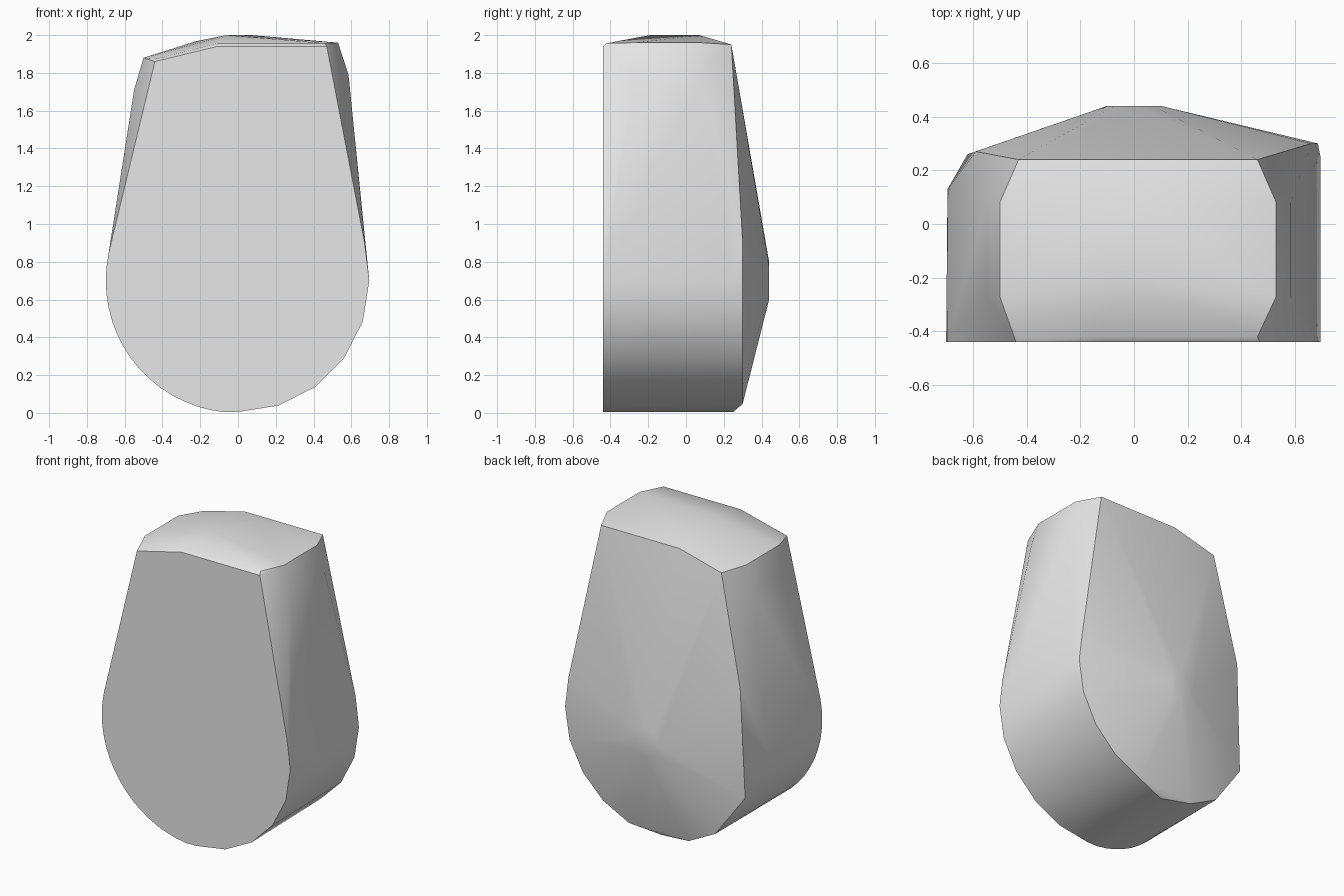
import bpy, bmesh
from math import sin, cos, radians

cube = bpy.data.objects.get("Cube")
if cube:
    bpy.data.objects.remove(cube, do_unlink=True)

FRONT = -0.44


def arc(angles, y, r=0.7):
    """Points on the rounded base; angle 0 is the bottom, positive towards +x."""
    return [(r * sin(radians(a)), y, 0.7 - r * cos(radians(a))) for a in angles]


points = []

# Front outline: fine arc on one side, coarse arc on the other
points += arc(range(-102, 0, 6), FRONT)
points += arc(range(0, 91, 18), FRONT, 0.695)
points += [(0.67, FRONT, 0.9), (-0.64, FRONT, 1.02)]
points += [(-0.44, FRONT, 1.86), (-0.11, FRONT, 1.94), (0.47, FRONT, 1.94)]

# Top rim, with a small softened front edge
points += [(-0.43, -0.42, 1.875), (-0.11, -0.42, 1.957), (0.46, -0.42, 1.957)]
points += [(-0.43, 0.24, 1.87), (-0.12, 0.24, 1.95), (0.46, 0.24, 1.95)]

# Side bulges below the top rim
for y in (-0.27, 0.08):
    points += [(-0.5, y, 1.88), (-0.55, y, 1.71), (0.53, y, 1.96), (0.585, y, 1.79)]

# Raised crown
points += [(-0.06, -0.19, 2.0), (0.07, 0.07, 2.0), (-0.22, -0.05, 1.968)]

# Back rim
points += arc([0, 90], 0.25, 0.695)
points += arc(range(18, 91, 18), 0.30, 0.685)
points += [(0.66, 0.30, 0.9)]
points += arc([-18, -36], 0.28)
points += [(-0.62, 0.26, 0.42), (-0.695, 0.13, 0.72), (-0.59, 0.27, 1.15)]

# Blunt peak on the back
points += arc(range(0, 360, 45), 0.44, 0.1)

bm = bmesh.new()
for p in points:
    bm.verts.new(p)
bmesh.ops.convex_hull(bm, input=bm.verts[:])
bmesh.ops.delete(bm, geom=[v for v in bm.verts if not v.link_faces], context='VERTS')
bmesh.ops.dissolve_limit(bm, angle_limit=radians(0.3), verts=bm.verts[:], edges=bm.edges[:])
bmesh.ops.recalc_face_normals(bm, faces=bm.faces[:])

mesh = bpy.data.meshes.new("faceted_block")
bm.to_mesh(mesh)
bm.free()

# Single plain grey
grey = bpy.data.materials.new("light_grey")
grey.use_nodes = True
colour = (0.8, 0.8, 0.8, 1.0)
grey.diffuse_color = colour
grey.node_tree.nodes["Principled BSDF"].inputs["Base Color"].default_value = colour
mesh.materials.append(grey)

block = bpy.data.objects.new("faceted_block", mesh)
bpy.context.collection.objects.link(block)
bpy.ops.object.select_all(action='DESELECT')
block.select_set(True)
bpy.context.view_layer.objects.active = block
bpy.ops.object.shade_smooth_by_angle(angle=radians(35))
